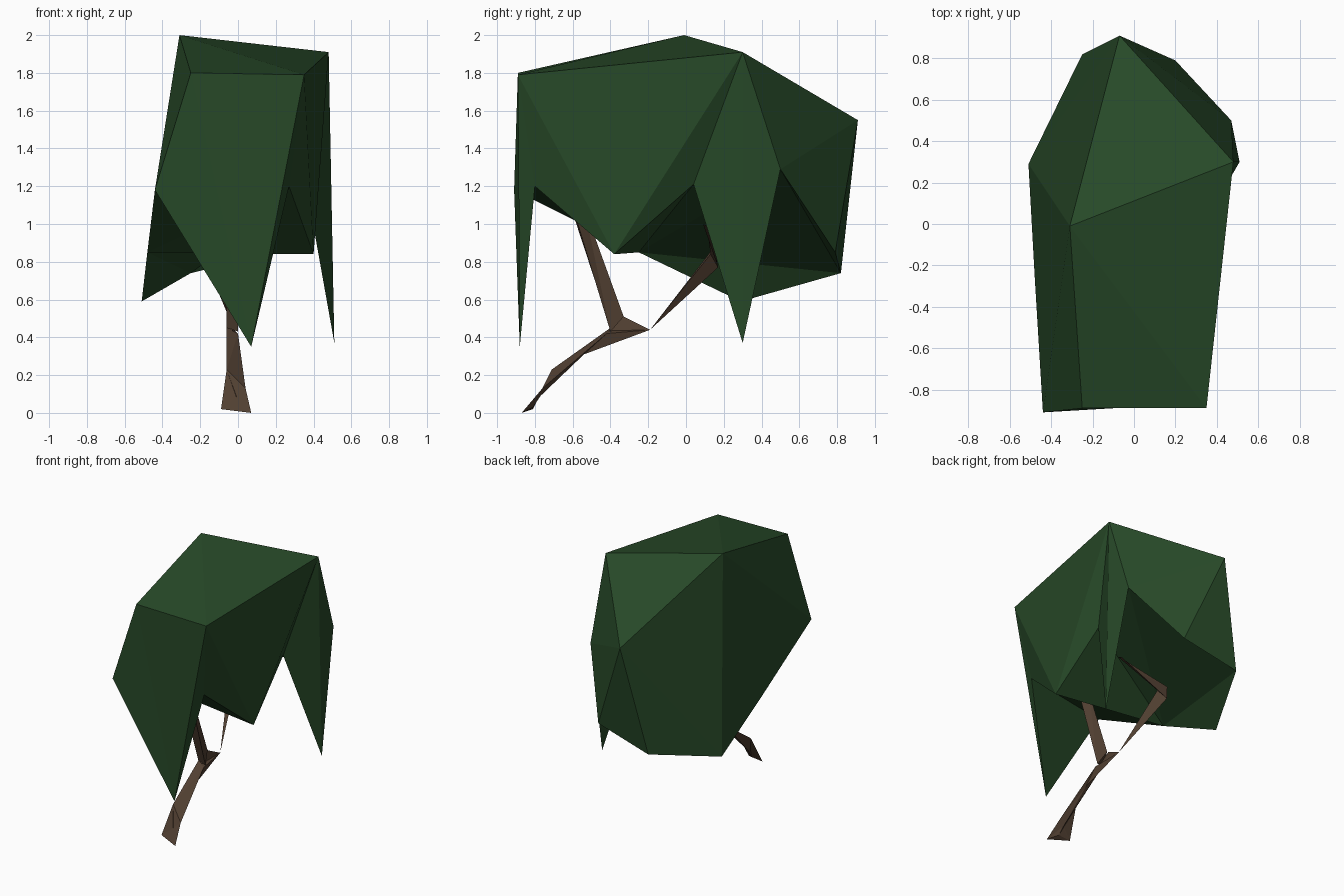
import bpy
import bmesh
from mathutils import Vector

if "Cube" in bpy.data.objects:
    bpy.data.objects.remove(bpy.data.objects["Cube"], do_unlink=True)


def make_material(name, colour):
    mat = bpy.data.materials.new(name)
    mat.use_nodes = True
    mat.diffuse_color = colour
    shader = mat.node_tree.nodes["Principled BSDF"]
    shader.inputs["Base Color"].default_value = colour
    shader.inputs["Roughness"].default_value = 0.9
    return mat


def finish(name, bm, mat):
    """Turn a bmesh into a flat shaded object with outward normals."""
    bmesh.ops.recalc_face_normals(bm, faces=bm.faces[:])
    mesh = bpy.data.meshes.new(name)
    bm.to_mesh(mesh)
    bm.free()
    mesh.materials.append(mat)
    obj = bpy.data.objects.new(name, mesh)
    bpy.context.collection.objects.link(obj)
    return obj


def loft(name, sections, mat):
    """Skin a chain of triangular cross-sections and cap both ends."""
    bm = bmesh.new()
    rings = [[bm.verts.new(p) for p in section] for section in sections]
    for low, high in zip(rings, rings[1:]):
        for i in range(3):
            j = (i + 1) % 3
            bm.faces.new((low[i], low[j], high[j]))
            bm.faces.new((low[i], high[j], high[i]))
    bm.faces.new(rings[0])
    bm.faces.new(rings[-1])
    bmesh.ops.remove_doubles(bm, verts=bm.verts[:], dist=0.001)
    return finish(name, bm, mat)


leaf_green = make_material("leaf green", (0.020, 0.066, 0.021, 1))
bark_brown = make_material("bark brown", (0.082, 0.050, 0.031, 1))

# Canopy corners
corner = dict(
    apex=(-0.31, -0.01, 2.0), shoulder=(0.48, 0.30, 1.91),
    front_a=(-0.25, -0.89, 1.80), front_b=(0.35, -0.89, 1.79),
    back=(-0.07, 0.91, 1.55), side_notch=(0.47, 0.50, 1.29),
    side_spike=(0.51, 0.30, 0.37), hem_a=(-0.51, 0.29, 0.59),
    hem_b=(-0.25, 0.82, 0.74), hem_c=(0.20, 0.79, 0.85),
    front_edge=(-0.44, -0.91, 1.18), front_spike=(0.07, -0.88, 0.35),
    mid_spike=(0.40, -0.38, 0.84), front_notch=(0.27, -0.80, 1.20),
    mid_notch=(0.36, 0.04, 1.21), hem_mid=(-0.48, -0.25, 0.85),
)

# Canopy: each fan is a hub corner followed by the chain of corners around it
fans = [
    "apex hem_mid front_edge front_a front_b shoulder back hem_a hem_mid",
    "back hem_a hem_b hem_c side_notch shoulder",
    "shoulder side_notch side_spike mid_notch mid_spike front_b",
    "front_b mid_spike front_notch front_spike front_a",
    "front_edge front_a front_spike front_notch",
    "hem_mid front_edge front_notch mid_spike mid_notch side_notch hem_b hem_a",
    "side_notch mid_notch side_spike",
    "side_notch hem_c hem_b",
]
bm = bmesh.new()
vert = {key: bm.verts.new(Vector(p)) for key, p in corner.items()}
for fan in fans:
    hub, *chain = [vert[key] for key in fan.split()]
    for a, b in zip(chain, chain[1:]):
        bm.faces.new((hub, a, b))
finish("canopy", bm, leaf_green)

# Leaning trunk, ending in a fork
fork = (-0.02, -0.19, 0.44)
loft("trunk", [
    [(-0.09, -0.81, 0.02), (0.07, -0.87, 0), (0.01, -0.81, 0.03)],
    [(-0.06, -0.71, 0.23), (0.04, -0.76, 0.13), (0, -0.77, 0.09)],
    [(-0.06, -0.40, 0.45), (0, -0.42, 0.42), (-0.01, -0.54, 0.31)],
    [(-0.04, -0.33, 0.51), fork, fork],
], bark_brown)

# Front branch, rising into the canopy
loft("front_branch", [
    [(-0.06, -0.40, 0.45), (0, -0.40, 0.43), (-0.03, -0.33, 0.51)],
    [(-0.07, -0.61, 1.09), (0, -0.60, 1.09), (-0.04, -0.54, 1.09)],
], bark_brown)

# Back branch, thin at the fork and bending sideways at its elbow
loft("back_branch", [
    [fork, fork, fork],
    [(-0.16, 0.17, 0.77), (-0.18, 0.15, 0.88), (-0.11, 0.13, 0.84)],
    [(0.22, 0.13, 0.98), (0.22, 0.09, 1.0), (0.23, 0.11, 0.99)],
], bark_brown)
